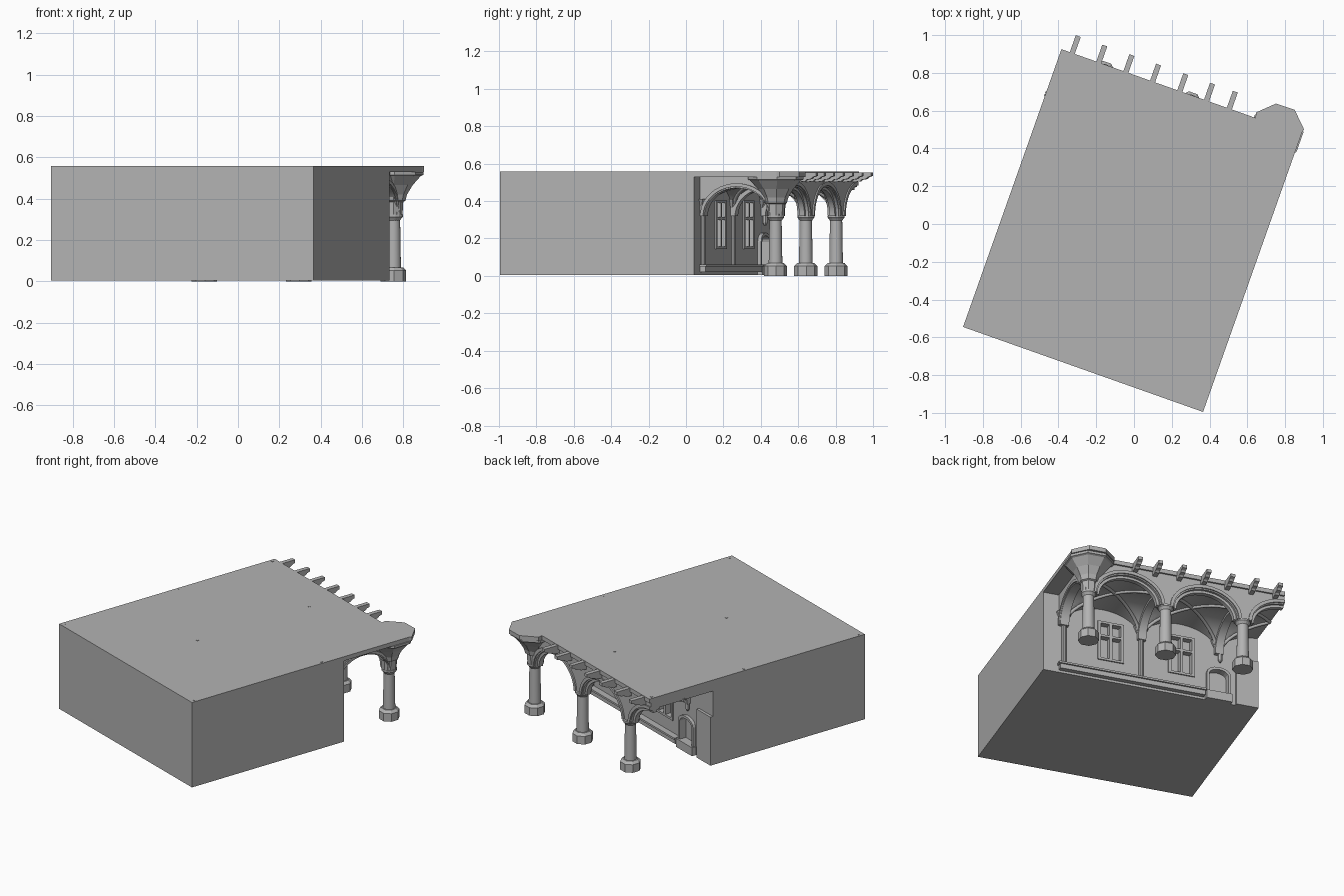
import bpy, bmesh, math
from mathutils import Matrix, Vector

if "Cube" in bpy.data.objects:
    bpy.data.objects.remove(bpy.data.objects["Cube"], do_unlink=True)

# The building is laid out along its own walls, then turned into place
PLACE = Matrix.Translation((-0.905, -0.545, 0)) @ Matrix.Rotation(math.radians(-19.5), 4, 'Z')
WIDTH, WALL, DEPTH = 1.348, 1.1, 1.56
CEIL, TOP, SPRING = 0.53, 0.557, 0.32
COLS, ROW, HALF = (0.25, 0.735, 1.22), 1.518, 0.243

stone = bpy.data.materials.new("grey stone")
stone.use_nodes = True
GREY = (0.45, 0.45, 0.45, 1)
stone.diffuse_color = GREY
stone.node_tree.nodes["Principled BSDF"].inputs["Base Color"].default_value = GREY


def finish(name, bm, smooth=False):
    bmesh.ops.recalc_face_normals(bm, faces=bm.faces)
    mesh = bpy.data.meshes.new(name)
    bm.to_mesh(mesh)
    bm.free()
    mesh.materials.append(stone)
    obj = bpy.data.objects.new(name, mesh)
    bpy.context.collection.objects.link(obj)
    obj.matrix_world = PLACE
    if smooth:
        bpy.ops.object.select_all(action='DESELECT')
        obj.select_set(True)
        bpy.context.view_layer.objects.active = obj
        bpy.ops.object.shade_smooth_by_angle(angle=math.radians(35))
    return obj


def prism(name, pts, axis, lo, hi, smooth=False):
    """Extrude a flat outline along the u, v or z axis."""
    def at(p, d):
        return {'u': (d, p[0], p[1]), 'v': (p[0], d, p[1]), 'z': (p[0], p[1], d)}[axis]
    bm = bmesh.new()
    face = bm.faces.new([bm.verts.new(at(p, lo)) for p in pts])
    out = bmesh.ops.extrude_face_region(bm, geom=[face])
    moved = [g for g in out['geom'] if isinstance(g, bmesh.types.BMVert)]
    bmesh.ops.translate(bm, verts=moved, vec=Vector(at((0, 0), hi - lo)))
    return finish(name, bm, smooth)


def box(name, u, v, z):
    return prism(name, [(u[0], v[0]), (u[1], v[0]), (u[1], v[1]), (u[0], v[1])], 'z', *z)


def lathe(name, centre, profile, sides, smooth=False):
    bm = bmesh.new()
    rings = []
    for r, z in profile:
        rings.append([bm.verts.new((centre[0] + r * math.cos(a), centre[1] + r * math.sin(a), z))
                      for a in (math.tau * (k + 0.5) / sides for k in range(sides))])
    for low, high in zip(rings, rings[1:]):
        for k in range(sides):
            j = (k + 1) % sides
            bm.faces.new((low[k], low[j], high[j], high[k]))
    bm.faces.new(rings[0])
    bm.faces.new(rings[-1])
    return finish(name, bm, smooth)


def arc(c, r, rise, start=0, end=180, z=SPRING, n=20):
    steps = [math.radians(start + (end - start) * k / n) for k in range(n + 1)]
    return [(c - r * math.cos(a), z + rise * math.sin(a)) for a in steps]


def sweep(name, path, width):
    """Rectangular rib following a path."""
    curve = bpy.data.curves.new(name, 'CURVE')
    curve.dimensions = '3D'
    curve.bevel_depth, curve.bevel_resolution = width, 1
    spline = curve.splines.new('POLY')
    spline.points.add(len(path) - 1)
    for point, co in zip(spline.points, path):
        point.co = (*co, 1)
    curve.materials.append(stone)
    obj = bpy.data.objects.new(name, curve)
    bpy.context.collection.objects.link(obj)
    obj.matrix_world = PLACE


# Main block with recessed windows and doorway
block = box("main_block", (0, WIDTH), (0, WALL), (0.005, CEIL))
WINDOWS = (0.48, 0.925)
door = [(0.19, 0.06), (0.19, 0.18)] + arc(0.25, 0.06, 0.035, z=0.18, n=8)[1:] + [(0.31, 0.06)]
cutters = [box("window_cutter", (c - 0.07, c + 0.07), (1.07, 1.2), (0.15, 0.39)) for c in WINDOWS]
cutters.append(prism("door_cutter", door, 'v', 1.075, 1.2))
bpy.context.view_layer.objects.active = block
for cutter in cutters:
    mod = block.modifiers.new("opening", 'BOOLEAN')
    mod.operation, mod.object, mod.solver = 'DIFFERENCE', cutter, 'EXACT'
    bpy.ops.object.modifier_apply(modifier=mod.name)
    bpy.data.objects.remove(cutter, do_unlink=True)

# Window frames
for c in WINDOWS:
    for side in (-1, 0, 1):
        u = c + side * 0.073
        box("window_upright", (u - 0.009, u + 0.009), (1.07, WALL + 0.008), (0.15, 0.39))
    for z in (0.143, 0.3, 0.39):
        box("window_bar", (c - 0.082, c + 0.082), (1.07, WALL + 0.008), (z, z + 0.014))

# Door surround, lamp, pier, bench and wall shafts
outer = [(0.175, 0.06), (0.175, 0.185)] + arc(0.25, 0.075, 0.047, z=0.185, n=8)[1:] + [(0.325, 0.06)]
prism("door_surround", outer + door[::-1], 'v', WALL - 0.01, WALL + 0.02)
box("door_step", (0.17, 0.33), (WALL, WALL + 0.03), (0.005, 0.06))
lathe("wall_lamp", (0.24, WALL + 0.012), [(0.006, 0.27), (0.014, 0.285), (0.014, 0.32), (0.006, 0.33)], 6)
box("side_pier", (0, 0.14), (WALL, WALL + 0.018), (0.005, SPRING))
box("bench", (0.34, 1.25), (WALL, WALL + 0.03), (0.02, 0.05))
box("bench_seat", (0.335, 1.26), (WALL, WALL + 0.04), (0.05, 0.062))
for u in COLS[1:]:
    lathe("wall_shaft", (u, WALL + 0.006), [(0.014, 0.06), (0.014, 0.34)], 10, True)
for u in COLS:
    lathe("wall_corbel", (u, WALL), [(0.012, 0.33), (0.025, 0.36), (0.05, 0.41)], 8)

# Roof slab with the corner bay
corner = [(1.09, DEPTH), (1.083, 1.588), (1.167, 1.668), (1.271, 1.67), (1.353, 1.588)]
roof = [(0, 0), (0, DEPTH)] + corner + [(WIDTH, 1.57), (WIDTH, 0)]
prism("roof_slab", roof, 'z', CEIL, TOP)
for u, v in ((0.02, 0.03), (0.02, 0.86), (0.66, 0.53), (1.33, 0.95), (0.02, 1.53), (1.33, 0.03), (0.66, 1.34)):
    lathe("roof_stud", (u, v), [(0.008, TOP - 0.01), (0.008, TOP + 0.002)], 10)

# Columns
for u in COLS:
    lathe("column_base", (u, ROW), [(0.062, 0), (0.062, 0.052), (0.046, 0.068)], 8)
    lathe("column_shaft", (u, ROW), [(0.037, 0.06), (0.033, 0.3)], 20, True)
    lathe("column_capital", (u, ROW), [(0.033, 0.295), (0.04, 0.305), (0.046, 0.312), (0.046, SPRING + 0.004)], 16)

# Flared corner support
lathe("corner_flare", (1.218, ROW), [(0.046, 0.32), (0.05, 0.385), (0.06, 0.39), (0.068, 0.42),
                                     (0.095, 0.465), (0.135, 0.51), (0.148, 0.515), (0.148, CEIL)], 8)


def arcade_outline(r, rise):
    bottom = arc(0.005, r, rise, 90, 180)
    bottom[0] = (0, SPRING + rise)
    for a, b in zip(COLS, COLS[1:]):
        bottom += arc((a + b) / 2, r, rise)
    return bottom + [(1.25, SPRING), (1.25, CEIL), (0, CEIL)]


# Arcade wall in two orders, with raised arch mouldings
prism("arcade_wall", arcade_outline(0.197, 0.155), 'v', 1.487, 1.549, True)
prism("arcade_inner_order", arcade_outline(0.18, 0.14), 'v', 1.503, 1.533, True)
BAYS = ((0.0, 90), ((COLS[0] + COLS[1]) / 2, 0), ((COLS[1] + COLS[2]) / 2, 0))
for c, start in BAYS:
    ring = arc(c, 0.225, 0.183, start) + arc(c, 0.205, 0.163, start)[::-1]
    prism("arch_moulding", ring, 'v', 1.54, 1.557, True)

# Cross arches from the wall to the columns
mid, reach = (WALL + ROW) / 2, (ROW - WALL) / 2
for u in COLS:
    end = u == COLS[-1]
    outline = [(WALL, CEIL), (WALL, SPRING)] + arc(mid, reach - 0.025, 0.15) + [(ROW, SPRING), (ROW, CEIL)]
    prism("cross_arch", outline, 'u', u - 0.025, u + (0.03 if end else 0.025), True)
ring = arc(mid, reach - 0.003, 0.175) + arc(mid, reach - 0.02, 0.157)[::-1]
prism("end_arch_moulding", ring, 'u', 1.245, 1.258, True)


def vault_height(a, b):
    return SPRING + 0.01 + 0.155 * math.sqrt(max(0, 1 - min(abs(a), abs(b)) ** 2))


# Groin vaults with diagonal ribs
N = 24
for c, start in BAYS:
    first = 0 if start else -1
    bm = bmesh.new()
    grid = []
    for i in range(N + 1):
        a = first + (1 - first) * i / N
        row = [(a, -1 + 2 * j / N) for j in range(N + 1)]
        grid.append([bm.verts.new((c + a * HALF, mid + b * reach, vault_height(a, b))) for a, b in row])
    for i in range(N):
        for j in range(N):
            bm.faces.new((grid[i][j], grid[i + 1][j], grid[i + 1][j + 1], grid[i][j + 1]))
    out = bmesh.ops.extrude_face_region(bm, geom=list(bm.faces))
    for g in out['geom']:
        if isinstance(g, bmesh.types.BMVert):
            g.co.z = CEIL
    finish("groin_vault", bm, True)
    for side in (-1, 1):
        steps = [first + (1 - first) * k / 20 for k in range(21)]
        sweep("vault_rib", [(c + t * HALF, mid + side * t * reach, vault_height(t, t)) for t in steps], 0.011)

# Projecting roof beams with stepped ends
for u in (0.061, 0.21, 0.362, 0.512, 0.665, 0.815, 0.943):
    side = [(1.53, TOP - 0.003), (1.655, TOP - 0.003), (1.655, 0.534), (1.635, 0.528),
            (1.625, 0.518), (1.6, 0.514), (1.59, 0.505), (1.53, 0.5)]
    prism("roof_beam", side, 'u', u - 0.014, u + 0.014)
